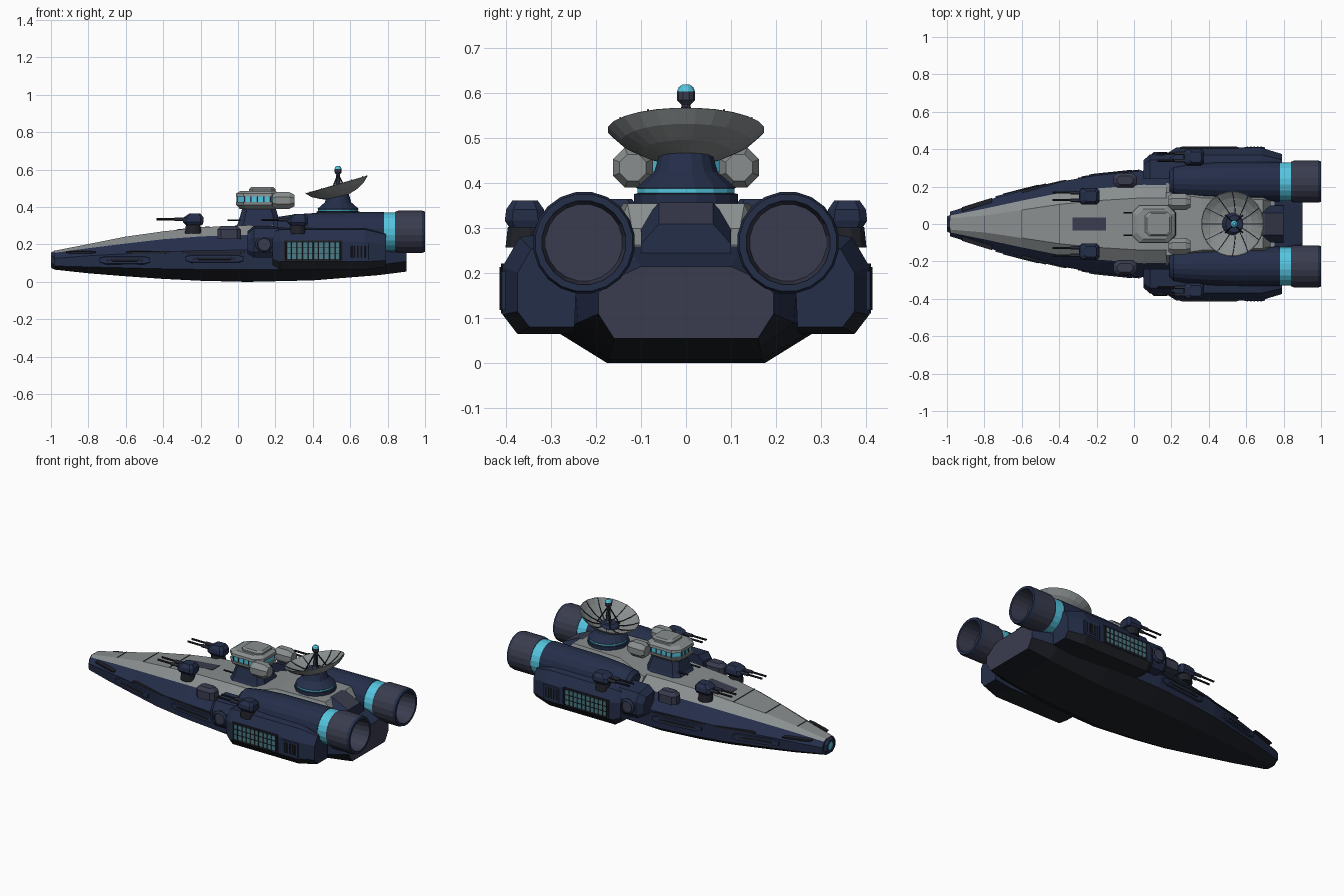
import bpy, bmesh, math
from mathutils import Vector

if "Cube" in bpy.data.objects:
    bpy.data.objects.remove(bpy.data.objects["Cube"], do_unlink=True)

COLOURS = {"navy": (.018, .028, .068), "keel_black": (.014, .016, .022),
           "deck_grey": (.25, .27, .275), "slate": (.042, .046, .078),
           "cyan_glow": (.09, .56, .74), "teal_glass": (.07, .2, .24)}
MATS = {}
for key, rgb in COLOURS.items():
    m = bpy.data.materials.new(key)
    m.use_nodes = True
    m.diffuse_color = (*rgb, 1)
    m.node_tree.nodes["Principled BSDF"].inputs["Base Color"].default_value = (*rgb, 1)
    MATS[key] = m
N, K, G, S, C, T = COLOURS


def loft(name, rings, mat, caps=None, mirror=False):
    """Skin closed rings; mat is a colour or a rule of (ring, strip)."""
    rule = mat if callable(mat) else lambda i, j: mat
    caps = caps or (rule(0, 0), rule(len(rings) - 2, 0))
    bm, used = bmesh.new(), []

    def paint(face, key):
        if key not in used:
            used.append(key)
        face.material_index = used.index(key)

    vs = [[bm.verts.new(p) for p in ring] for ring in rings]
    n = len(rings[0])
    for i in range(len(vs) - 1):
        for j in range(n):
            k = (j + 1) % n
            paint(bm.faces.new((vs[i][j], vs[i][k], vs[i + 1][k], vs[i + 1][j])), rule(i, j))
    paint(bm.faces.new(vs[0][::-1]), caps[0])
    paint(bm.faces.new(vs[-1]), caps[1])
    bmesh.ops.recalc_face_normals(bm, faces=bm.faces[:])
    me = bpy.data.meshes.new(name)
    bm.to_mesh(me)
    bm.free()
    for key in used:
        me.materials.append(MATS[key])
    ob = bpy.data.objects.new(name, me)
    bpy.context.collection.objects.link(ob)
    if mirror:
        mod = ob.modifiers.new("Mirror", 'MIRROR')
        mod.use_axis = (False, True, False)
        mod.use_mirror_merge = False
    return ob


def lathe(name, origin, axis, profile, n, mat, caps=None, mirror=False):
    """Turn a profile of (height, radius) round an axis."""
    q = Vector(axis).to_track_quat('Z', 'Y')
    angles = [2 * math.pi * (j + .5) / n for j in range(n)]
    rings = [[Vector(origin) + q @ Vector((r * math.cos(a), r * math.sin(a), h)) for a in angles]
             for h, r in profile]
    return loft(name, rings, mat, caps, mirror)


def rod(name, a, b, r, mat, mirror=False):
    d = Vector(b) - Vector(a)
    return lathe(name, a, d, [(0, r), (d.length, r)], 8, mat, None, mirror)


def block(name, layers, mat, caps=None, mirror=False):
    """Stack chamfered rectangles: (z, x0, x1, y0, y1, chamfer)."""
    rings = [[(x0 + c, y0, z), (x1 - c, y0, z), (x1, y0 + c, z), (x1, y1 - c, z),
              (x1 - c, y1, z), (x0 + c, y1, z), (x0, y1 - c, z), (x0, y0 + c, z)]
             for z, x0, x1, y0, y1, c in layers]
    return loft(name, rings, mat, caps, mirror)


def box(name, x0, x1, y0, y1, z0, z1, mat, mirror=False):
    return block(name, [(z, x0, x1, y0, y1, .002) for z in (z0, z1)], mat, None, mirror)


# Hull stations: x, then half width and height of bottom, chine, side, deck edge, deck top
HULL = [(-.985, .025, .066, .062, .085, .065, .125, .045, .155, .03, .166),
        (-.8, .06, .046, .118, .08, .124, .14, .082, .18, .045, .202),
        (-.6, .095, .03, .17, .075, .178, .15, .125, .205, .075, .242),
        (-.4, .13, .016, .22, .07, .226, .16, .165, .228, .105, .27),
        (-.2, .155, .006, .252, .067, .26, .168, .19, .243, .125, .292),
        (.05, .175, 0, .28, .065, .285, .17, .21, .252, .14, .303),
        (.4, .17, .008, .275, .07, .28, .17, .205, .25, .14, .3),
        (.75, .165, .036, .24, .09, .245, .165, .19, .23, .13, .26),
        (.9, .16, .055, .195, .11, .195, .155, .165, .185, .1, .215)]


def hull_at(x, col):
    for a, b in zip(HULL, HULL[1:]):
        if x <= b[0]:
            return a[col] + (b[col] - a[col]) * (x - a[0]) / (b[0] - a[0])
    return HULL[-1][col]


def hull_ring(s):
    half = [(s[i], s[i + 1]) for i in (1, 3, 5, 7, 9)]
    return [(s[0], y, z) for y, z in half] + [(s[0], -y, z) for y, z in half[::-1]]


def hull_colour(i, j):
    if j in (0, 8, 9):
        return K
    return G if j in (3, 4, 5) and i < 7 else N


loft("hull", [hull_ring(s) for s in HULL], hull_colour, (N, S))
lathe("bow_cap", (-.99, 0, .116), (-1, 0, 0), [(-.03, .058), (0, .05), (.01, .042), (.01, .028), (.005, .026)],
      8, N, (N, C))


# Raised side panels and dark grooves that follow the hull flank
def flank_panel(name, x0, x1, z, h, out, mat):
    rings = []
    for x, k in ((x0, .5), (x0 + .03, 1), (x1 - .03, 1), (x1, .5)):
        y = hull_at(x, 5)
        rings.append([(x, y - .02, z - h * k), (x, y + out, z - h * k * .7),
                      (x, y + out, z + h * k * .7), (x, y - .02, z + h * k)])
    loft(name, rings, mat, None, True)


for x0, x1, z in ((-.74, -.47, .116), (-.28, .03, .124)):
    flank_panel("flank_panel", x0, x1, z, .026, .008, N)
    flank_panel("flank_slot", x0 + .04, x1 - .04, z, .008, .011, K)
for x0, x1 in ((-.92, -.76), (-.6, -.36), (-.3, .04)):
    flank_panel("flank_groove", x0, x1, .158, .007, .004, K)


# Flush deck hatch and deck seams
def deck_strip(name, x0, x1, half, mat):
    loft(name, [[(x, -half, hull_at(x, 10) - .004), (x, half, hull_at(x, 10) - .004),
                 (x, half, hull_at(x, 10) + .003), (x, -half, hull_at(x, 10) + .003)]
                for x in (x0, x1)], mat)


deck_strip("deck_hatch", -.33, -.15, .036, S)
for x in (-.8, -.6, -.4):
    deck_strip("deck_seam", x - .002, x + .002, hull_at(x, 9), S)
block("deck_locker", [(.23, -.11, .015, .195, .272, .02), (.28, -.11, .015, .195, .272, .02),
                      (.3, -.09, -.005, .21, .257, .015)], S, None, True)

# Raised aft deck and sloping stern block
loft("aft_deck", [[(x, -w - .05, .24), (x, w + .05, .24), (x, w, z), (x, -w, z)]
                  for x, w, z in ((.17, .17, .3), (.36, .14, .355), (.69, .13, .355), (.73, .12, .3))], G)
loft("stern_block", [[(x, -.06, .2), (x, .06, .2), (x, .1, .23), (x, .1, t - .045),
                      (x, .06, t), (x, -.06, t), (x, -.1, t - .045), (x, -.1, .23)]
                     for x, t in ((.6, .35), (.7, .357), (.8, .31))],
     lambda i, j: S if j == 4 else N)

# Bridge tower, cabin with window band, roof hatch and side sensor housings
block("bridge_tower", [(.28, -.02, .25, -.11, .11, .04), (.315, 0, .225, -.09, .09, .03),
                       (.4, .025, .2, -.065, .065, .025)], N)
block("bridge_cabin", [(.39, .01, .2, -.075, .075, .03), (.412, -.01, .22, -.1, .1, .04),
                       (.426, -.012, .222, -.102, .102, .04), (.426, -.004, .214, -.094, .094, .04),
                       (.456, -.004, .214, -.094, .094, .04), (.456, -.012, .222, -.102, .102, .04),
                       (.472, -.01, .22, -.1, .1, .04), (.487, .015, .2, -.08, .08, .035)],
      lambda i, j: C if i == 3 else G)
block("roof_hatch", [(.48, .06, .2, -.065, .065, .02), (.497, .06, .2, -.065, .065, .02),
                     (.506, .07, .19, -.055, .055, .02)], G)
for i in range(5):
    x = .035 + i * .035
    box("window_post", x - .003, x + .003, .09, .099, .424, .458, S, True)
for y in (.018, .05):
    box("front_window_post", -.009, 0, y - .003, y + .003, .424, .458, S, True)
lathe("sensor_housing", (.185, .118, .435), (1, 0, 0), [(0, .034), (.02, .048), (.09, .048), (.118, .032)],
      8, G, None, True)
rod("bridge_mast", (-.055, .06, .33), (.02, .06, .33), .005, K, True)

# Engines: body, glowing ring, hollow nozzle
ENGINE = [(.19, .06), (.21, .08), (.3, .094), (.45, .104), (.78, .107), (.78, .104), (.84, .104),
          (.84, .107), (.855, .114), (.985, .114), (1, .109), (1, .094), (.89, .086)]
lathe("engine", (0, .227, .268), (1, 0, 0), ENGINE, 20,
      lambda i, j: C if i == 5 else S if i in (7, 8, 11) else N, (N, S), True)

# Side sponsons with lit window galleries and vents
POD = [(.25, .065), (.375, .065), (.408, .108), (.408, .215), (.37, .28), (.24, .3)]


def pod_ring(x, kw, z0, z1):
    return [(x, .24 + (y - .24) * kw, z0 + (z - .065) / .235 * (z1 - z0)) for y, z in POD]


loft("sponson", [pod_ring(.185, .85, .09, .28), pod_ring(.225, 1, .065, .3), pod_ring(.68, 1, .065, .3),
                 pod_ring(.79, .8, .08, .27)],
     lambda i, j: K if j in (0, 1) else N, (N, N), True)
loft("sponson_nose", [pod_ring(.05, .6, .15, .27), pod_ring(.085, .78, .13, .3), pod_ring(.22, .78, .13, .3)],
     N, None, True)
lathe("flank_port", (.14, .3, .2), (0, 1, 0), [(0, .047), (.075, .047), (.085, .036), (.079, .034)],
      12, N, (N, S), True)
box("gallery_frame", .245, .56, .4, .411, .11, .222, K, True)
box("gallery_glass", .258, .547, .4, .4125, .122, .21, T, True)
for i in range(11):
    x = .258 + i * .0289
    box("gallery_post", x - .003, x + .003, .4, .415, .118, .214, K, True)
for z in (.15, .182):
    box("gallery_rail", .255, .55, .4, .415, z - .002, z + .002, K, True)
box("vent_frame", .59, .7, .385, .411, .118, .205, N, True)
for i in range(5):
    x = .602 + i * .0185
    box("vent_slat", x, x + .009, .39, .414, .13, .193, K, True)


# Twin-barrel turrets, two on the foredeck and two on the sponsons
def turret(x, y, z):
    lathe("turret_base", (x, y, z - .04), (0, 0, 1), [(0, .045), (.045, .04), (.05, .03)], 12, K, None, True)
    block("turret_housing", [(z + .005, x - .04, x + .05, y - .035, y + .035, .012),
                             (z + .02, x - .055, x + .055, y - .045, y + .045, .016),
                             (z + .045, x - .05, x + .055, y - .042, y + .042, .016),
                             (z + .065, x - .02, x + .04, y - .028, y + .028, .01)], N, None, True)
    for dy in (-.02, .02):
        rod("turret_barrel", (x - .04, y + dy, z + .035), (x - .195, y + dy, z + .035), .006, K, True)
        rod("barrel_sleeve", (x - .04, y + dy, z + .035), (x - .1, y + dy, z + .035), .01, S, True)


turret(-.24, .148, .3)
turret(.32, .358, .297)

# Dish antenna: pedestal, tilted bowl, ribs, feed mast
DX = .535
lathe("dish_pedestal", (DX, 0, 0), (0, 0, 1), [(.35, .118), (.376, .118), (.378, .11), (.388, .11),
                                              (.39, .113), (.425, .072), (.465, .06), (.478, .045)],
      16, lambda i, j: C if i == 2 else N)
tilt = Vector((-math.sin(.28), 0, math.cos(.28)))
foot = Vector((.546, 0, .452))
lathe("dish_bowl", foot, tilt, [(0, .04), (.018, .1), (.042, .145), (.07, .175),
                                (.072, .171), (.048, .14), (.026, .096), (.012, .04)], 24, G)
q = tilt.to_track_quat('Z', 'Y')
for i in range(12):
    a = math.pi * i / 6
    u, v = Vector((math.cos(a), math.sin(a), 0)), Vector((-math.sin(a), math.cos(a), 0)) * .0018
    loft("dish_rib", [[foot + q @ (u * r + v * s + Vector((0, 0, h + t)))
                       for s, t in ((-1, -.004), (1, -.004), (1, .003), (-1, .003))]
                      for r, h in ((.02, .013), (.04, .013), (.096, .028), (.14, .05), (.17, .072))], K)
lathe("feed_mast", (DX, 0, 0), (0, 0, 1), [(.45, .03), (.49, .016), (.575, .01), (.585, .02), (.604, .02),
                                          (.614, .016), (.62, .008)],
      10, lambda i, j: C if i > 3 else S)
for sx in (-1, 1):
    rod("feed_strut", (DX + sx * .045, .045, .475 + sx * .012), (DX, .004, .575), .004, K, True)
